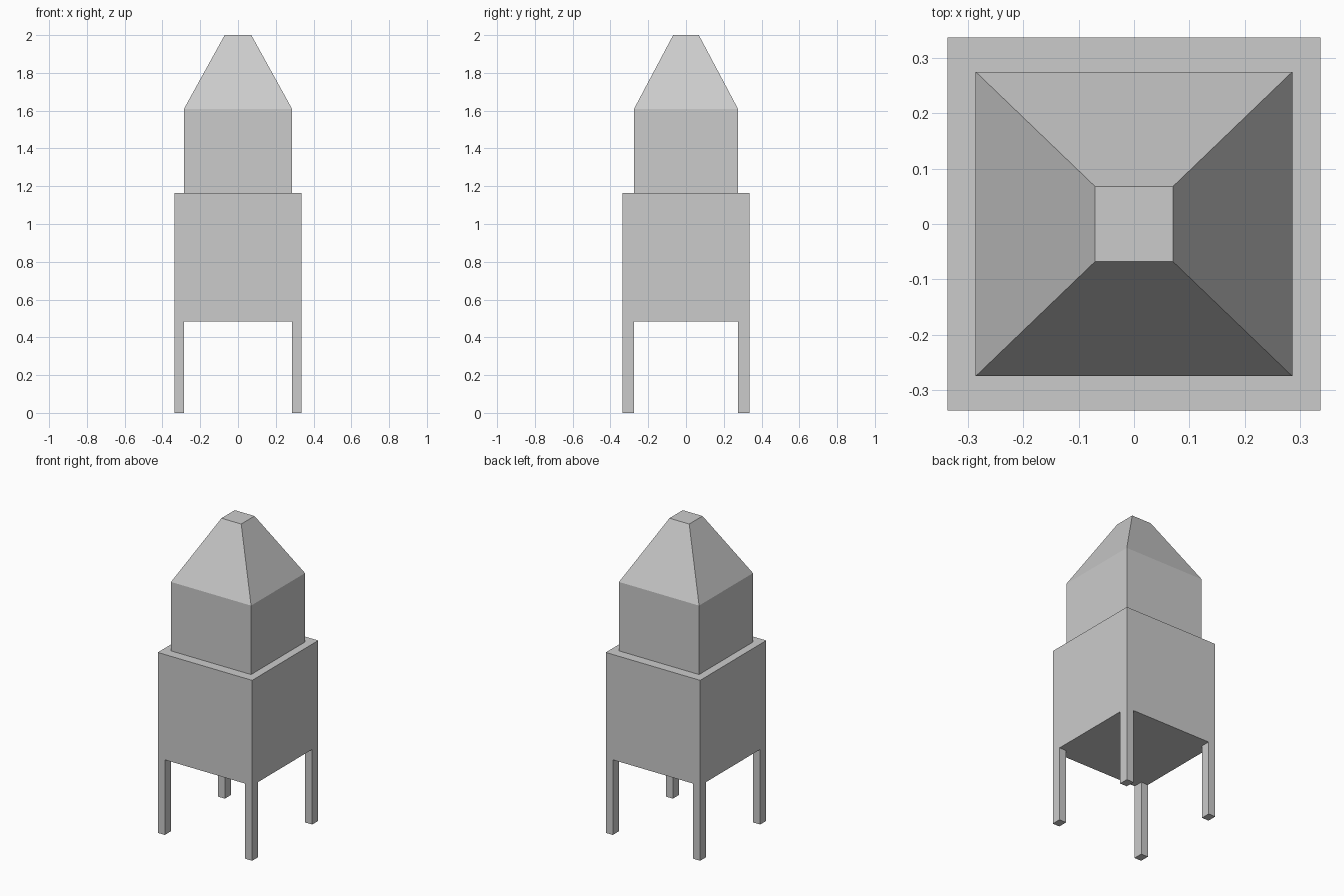
import bpy
import bmesh

if "Cube" in bpy.data.objects:
    bpy.data.objects.remove(bpy.data.objects["Cube"])


def stack(name, sections, center=(0, 0)):
    """Closed solid from rectangular sections (half_x, half_y, z), bottom to top."""
    bm = bmesh.new()
    rings = []
    for hx, hy, z in sections:
        rings.append([bm.verts.new((center[0] + sx * hx, center[1] + sy * hy, z))
                      for sx, sy in ((-1, -1), (1, -1), (1, 1), (-1, 1))])
    for low, high in zip(rings, rings[1:]):
        for i in range(4):
            j = (i + 1) % 4
            bm.faces.new((low[i], low[j], high[j], high[i]))
    bm.faces.new(rings[0][::-1])
    bm.faces.new(rings[-1])
    mesh = bpy.data.meshes.new(name)
    bm.to_mesh(mesh)
    bm.free()
    obj = bpy.data.objects.new(name, mesh)
    bpy.context.collection.objects.link(obj)
    return obj


HALF = 0.337        # half width of the main box
FLOOR, DECK = 0.485, 1.165
LEG_X, LEG_Y = 0.05, 0.061

# Main box
stack("main_box", [(HALF, HALF, FLOOR), (HALF, HALF, DECK)])

# Upper housing with tapered, flat-topped roof
stack("upper_housing", [(0.286, 0.275, DECK), (0.286, 0.275, 1.61), (0.0705, 0.068, 2.0)])

# Four corner legs, flush with the box sides
for side_y, y_name in ((-1, "front"), (1, "back")):
    for side_x, x_name in ((-1, "left"), (1, "right")):
        stack(f"{y_name}_{x_name}_leg",
              [(LEG_X / 2, LEG_Y / 2, 0), (LEG_X / 2, LEG_Y / 2, FLOOR)],
              (side_x * (HALF - LEG_X / 2), side_y * (HALF - LEG_Y / 2)))
